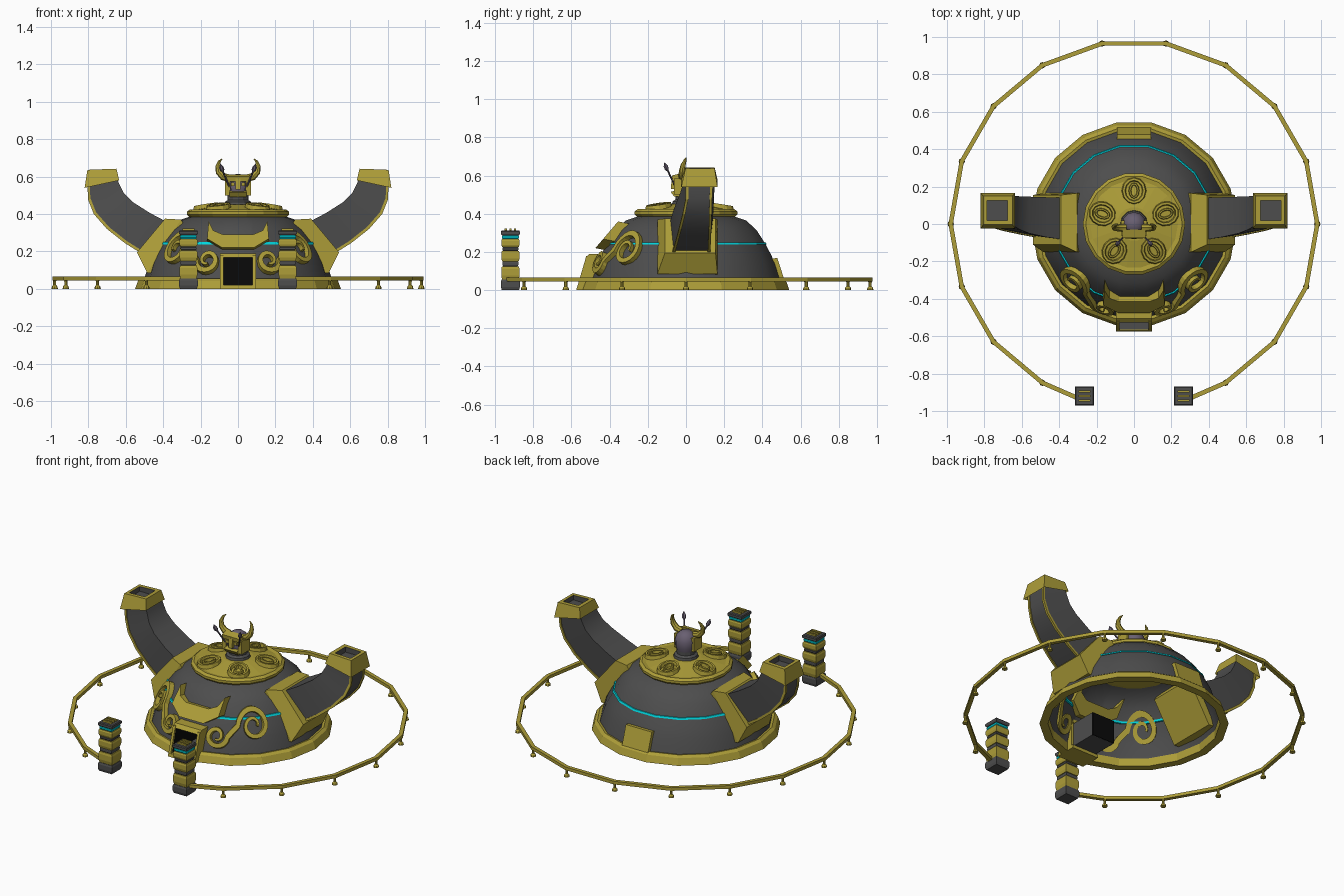
import bpy, bmesh, math
from math import sin, cos, pi, radians
from mathutils import Vector

if "Cube" in bpy.data.objects:
    bpy.data.objects.remove(bpy.data.objects["Cube"], do_unlink=True)


def material(name, r, g, b):
    m = bpy.data.materials.new(name)
    m.use_nodes = True
    m.diffuse_color = (r, g, b, 1)
    m.node_tree.nodes["Principled BSDF"].inputs["Base Color"].default_value = (r, g, b, 1)
    return m


GOLD = material("old gold", .42, .34, .04)
GREY = material("dark grey", .075, .075, .075)
CYAN = material("cyan glow", .0, .68, .74)
BLACK = material("black", .003, .003, .003)
MAUVE = material("mauve grey", .14, .115, .165)


def loft(name, rings, mat, caps=True, smooth=None):
    """Skin a list of equal-length closed rings."""
    bm = bmesh.new()
    rows = [[bm.verts.new(p) for p in ring] for ring in rings]
    n = len(rows[0])
    for a, b in zip(rows, rows[1:]):
        for i in range(n):
            j = (i + 1) % n
            bm.faces.new((a[i], a[j], b[j], b[i]))
    if caps:
        bm.faces.new(rows[0])
        bm.faces.new(rows[-1])
    bmesh.ops.remove_doubles(bm, verts=bm.verts, dist=1e-5)
    bmesh.ops.recalc_face_normals(bm, faces=bm.faces)
    me = bpy.data.meshes.new(name)
    bm.to_mesh(me)
    bm.free()
    me.materials.append(mat)
    ob = bpy.data.objects.new(name, me)
    bpy.context.collection.objects.link(ob)
    if smooth:
        bpy.ops.object.select_all(action='DESELECT')
        ob.select_set(True)
        bpy.context.view_layer.objects.active = ob
        bpy.ops.object.shade_smooth_by_angle(angle=radians(smooth))
    return ob


def circle(r, z, n, x=0, y=0, turn=0):
    return [(x + r * cos(2 * pi * i / n + turn), y + r * sin(2 * pi * i / n + turn), z) for i in range(n)]


def lathe(name, profile, mat, n=18, caps=False, x=0, y=0, turn=0, smooth=None):
    return loft(name, [circle(r, z, n, x, y, turn) for r, z in profile], mat, caps, smooth)


def prism(name, yz, x0, x1, mat):
    return loft(name, [[(x, y, z) for y, z in yz] for x in (x0, x1)], mat)


def box(name, x0, x1, y0, y1, z0, z1, mat):
    return prism(name, [(y0, z0), (y1, z0), (y1, z1), (y0, z1)], x0, x1, mat)


def tube(name, path, radii, mat, n=6):
    path = [Vector(p) for p in path]
    rings = []
    for i, p in enumerate(path):
        d = path[min(i + 1, len(path) - 1)] - path[max(i - 1, 0)]
        u = d.cross(Vector((0, 1, 0))).normalized()
        v = d.cross(u).normalized()
        rings.append([p + radii[i] * (u * cos(2 * pi * k / n) + v * sin(2 * pi * k / n)) for k in range(n)])
    return loft(name, rings, mat, smooth=40)


def cut_doorway(ob):
    bm = bmesh.new()
    bm.from_mesh(ob.data)
    for co, no in (((.08, 0, 0), (1, 0, 0)), ((-.08, 0, 0), (1, 0, 0)), ((0, 0, .17), (0, 0, 1))):
        faces = [f for f in bm.faces if f.calc_center_median().y < -.3]
        geom = list({e for f in faces for e in list(f.verts) + list(f.edges)}) + faces
        bmesh.ops.bisect_plane(bm, geom=geom, plane_co=co, plane_no=no)
    gone = []
    for f in bm.faces:
        c = f.calc_center_median()
        if abs(c.x) < .08 and c.z < .17 and c.y < -.3:
            gone.append(f)
    bmesh.ops.delete(bm, geom=gone, context='FACES')
    bm.to_mesh(ob.data)
    bm.free()


# Dome shell, rim and glowing band
DOME = [(.505, .04), (.475, .14), (.45, .19), (.424, .24), (.375, .315), (.32, .365), (.25, .388)]
cut_doorway(lathe("dome", DOME, GREY, smooth=30))
cut_doorway(lathe("base_rim", [(.5, 0), (.55, 0), (.535, .042), (.517, .055), (.497, .05), (.5, 0)], GOLD))
lathe("glow_band", [(.415, .238), (.43, .238), (.425, .249), (.41, .249), (.415, .238)], CYAN)

# Roof plate with five ring ornaments
lathe("roof_plate", [(.24, .383), (.262, .385), (.274, .397), (.274, .412), (.258, .424), (.235, .42), (.09, .45)],
      GOLD, caps=True)
for k in range(5):
    a = pi / 2 + 2 * pi * k / 5
    for name, long, wide, t in (("roof_ring", .062, .055, .012), ("roof_eye", .036, .022, .008)):
        rings = []
        for i in range(13):
            b = 2 * pi * i / 12
            ring = []
            for dr, dz in ((-t, -.01), (t, -.01), (t * .5, .016), (-t * .5, .016)):
                u, v = .178 + (long + dr) * cos(b), (wide + dr) * sin(b)
                ring.append((u * cos(a) - v * sin(a), u * sin(a) + v * cos(a), .464 - .16 * u + dz))
            rings.append(ring)
        loft(name, rings, GOLD, caps=False)

# Doorway: open tunnel with a dark end wall and a sloped frame
loft("door_tunnel", [[(-.08, -.565, .02), (.08, -.565, .02), (.08, -.52, .17), (-.08, -.52, .17)],
                     [(-.08, -.28, .02), (.08, -.28, .02), (.08, -.28, .17), (-.08, -.28, .17)]], GREY, caps=False)
box("door_end_wall", -.08, .08, -.285, -.277, .02, .17, BLACK)
for s in (-1, 1):
    prism("door_jamb", [(-.575, 0), (-.522, .18), (-.45, .18), (-.45, 0)], s * .078, s * .095, GOLD)
    prism("door_inner_wall", [(-.555, .02), (-.515, .17), (-.29, .17), (-.29, .02)], s * .077, s * .079, BLACK)
prism("door_lintel", [(-.527, .168), (-.505, .19), (-.44, .19), (-.44, .168)], -.095, .095, GOLD)
prism("door_sill", [(-.575, 0), (-.57, .02), (-.44, .02), (-.44, 0)], -.095, .095, GOLD)

# Back hatch plate
prism("back_hatch", [(.47, .04), (.517, .05), (.478, .168), (.44, .165)], -.092, .092, GOLD)

# Horned emblem over the door
half = [(.085, .22), (.165, .268), (.157, .36), (.132, .312), (.08, .29)]
outline = half + [(-x, z) for x, z in reversed(half)]
loft("horned_emblem", [[(x, -.475 + (z - .22) * .85 + d, z - d * .2) for x, z in outline] for d in (.085, 0)], GOLD)


# Double scrolls lying on the dome
def dome_radius(z):
    for (r0, z0), (r1, z1) in zip(DOME, DOME[1:]):
        if z <= z1:
            return (r0 + (r1 - r0) * (z - z0) / (z1 - z0)) * .99
    return DOME[-1][0]


def scroll(s):
    path = []
    for i in range(33):
        t = i / 32
        a, r = 3.1 * pi * (1 - t), .022 + .073 * t
        path.append(Vector((-.375 + r * cos(a), .205 + r * sin(a))))
    for i in range(29):
        t = i / 28
        a, r = pi + 2.6 * pi * t, .062 - .044 * t
        path.append(Vector((-.16 + r * cos(a), .145 + r * sin(a))))
    rings, last = [], len(path) - 1
    for i, p in enumerate(path):
        d = (path[min(i + 1, last)] - path[max(i - 1, 0)]).normalized()
        w = .007 + .01 * sin(pi * i / last)
        ring = []
        for side, off in ((-1, -.008), (1, -.008), (.8, .024), (-.8, .024)):
            q = p + Vector((-d.y, d.x)) * side * w
            az, r = q.x / .46, dome_radius(q.y) + off
            ring.append((s * r * sin(az), -r * cos(az), q.y + off * .5))
        rings.append(ring)
    loft("scroll", rings, GOLD)


# Curved side chimneys
def section(s, upper, lower, y0, y1, inset=0):
    (ux, uz), (lx, lz) = upper, lower
    return [(s * ux, y0, uz), (s * ux, y1, uz), (s * lx, y1 - inset, lz), (s * lx, y0 + inset, lz)]


def chimney(s):
    loft("chimney_base", [section(s, (.28, .33), (.43, .08), -.15, .165),
                          section(s, (.305, .37), (.485, .085), -.15, .165),
                          section(s, (.39, .375), (.54, .195), -.11, .155)], GOLD)
    body = [section(s, (.37, .352), (.52, .2), -.085, .14, .02),
            section(s, (.47, .405), (.60, .25), -.07, .143, .02),
            section(s, (.56, .462), (.695, .325), -.05, .146, .02),
            section(s, (.61, .51), (.765, .405), -.03, .148, .02),
            section(s, (.635, .56), (.795, .48), -.015, .15, .02),
            section(s, (.65, .60), (.80, .57), -.01, .15, .015)]
    loft("chimney", body, GREY, smooth=30)
    for k in (2, 3):
        path = [Vector(r[k]) for r in body]
        loft("chimney_trim", [[p + Vector((s * dx, dy, -dx * .8)) for dx, dy in
                               ((-.006, -.007), (.006, -.007), (.006, .007), (-.006, .007))] for p in path], GOLD)
    mouth = section(s, (.675, .641), (.785, .637), .02, .125)
    loft("chimney_cap", [section(s, (.635, .58), (.82, .54), -.025, .165),
                         section(s, (.65, .642), (.805, .636), -.003, .15), mouth], GOLD, caps=False)
    loft("chimney_mouth", [mouth, [(x, y, .60) for x, y, z in mouth]], GREY, caps=False)
    loft("chimney_mouth_floor", [[(x, y, z) for x, y, z in section(s, (.665, h), (.795, h), .01, .135)]
                                 for h in (.602, .607)], GREY)


# Gate pillars of stacked blocks
def pillar(s):
    x, y, z = s * .265, -.92, 0
    for h, w, mat in ((.055, .05, GREY), (.07, .048, GOLD), (.025, .042, GREY), (.055, .048, GOLD),
                      (.02, .042, GREY), (.042, .048, GOLD), (.02, .044, CYAN), (.025, .05, GREY)):
        r = w * 2 ** .5
        lathe("pillar_block", [(r * .9, z), (r, z + h * .3), (r, z + h * .8), (r * .92, z + h)], mat,
              n=4, caps=True, x=x, y=y, turn=pi / 4)
        z += h
    for i in (-1, 0, 1):
        box("pillar_crest", x - .032, x + .032, y + i * .024 - .006, y + i * .024 + .006, z - .002, z + .01, GOLD)


for s in (-1, 1):
    scroll(s)
    chimney(s)
    pillar(s)

# Low ring fence, open at the gate
angles = [radians(a) for a in [-73] + list(range(-60, 241, 20)) + [253]]
loft("fence_rail", [[(r * cos(a), r * sin(a), z) for r, z in ((.968, .045), (.992, .045), (.992, .065), (.968, .065))]
                    for a in angles], GOLD)
for a in angles[1:-1]:
    lathe("fence_post", [(.017, 0), (.015, .012), (.008, .02), (.008, .04), (.013, .048)], GOLD, n=8, caps=True,
          x=.98 * cos(a), y=.98 * sin(a))

# Horned head on the roof
lathe("head_neck", [(.075, .445), (.07, .465), (.055, .475), (.055, .5)], GREY, n=12, caps=True)
lathe("head_skull", [(.05, .48), (.063, .52), (.064, .56), (.052, .592), (.028, .61), (.004, .614)], MAUVE,
      n=12, caps=True, smooth=40)
prism("mask_brow", [(-.07, .575), (-.074, .6), (-.03, .612), (-.03, .575)], -.062, .062, GOLD)
prism("mask_nose", [(-.08, .53), (-.074, .59), (-.05, .59), (-.05, .53)], -.013, .013, GOLD)
prism("mask_jaw", [(-.062, .49), (-.08, .515), (-.04, .525), (-.03, .49)], -.045, .045, GOLD)
for s in (-1, 1):
    box("mask_cheek", s * .042, s * .07, -.062, .02, .5, .585, GOLD)
    box("mask_eye", s * .018, s * .038, -.068, -.05, .55, .568, GOLD)
    tube("head_horn", [(s * x, y, z) for x, y, z in ((.045, -.02, .59), (.08, -.02, .6), (.103, -.02, .625),
         (.108, -.015, .655), (.1, -.005, .68), (.085, 0, .695))], [.02, .02, .017, .013, .008, .002], GOLD, n=8)
    tube("head_stalk", [(s * x, y, z) for x, y, z in ((.04, -.05, .53), (.08, -.095, .625), (.084, -.1, .635),
         (.09, -.107, .65), (.094, -.112, .668))], [.005, .005, .012, .012, .002], MAUVE)
